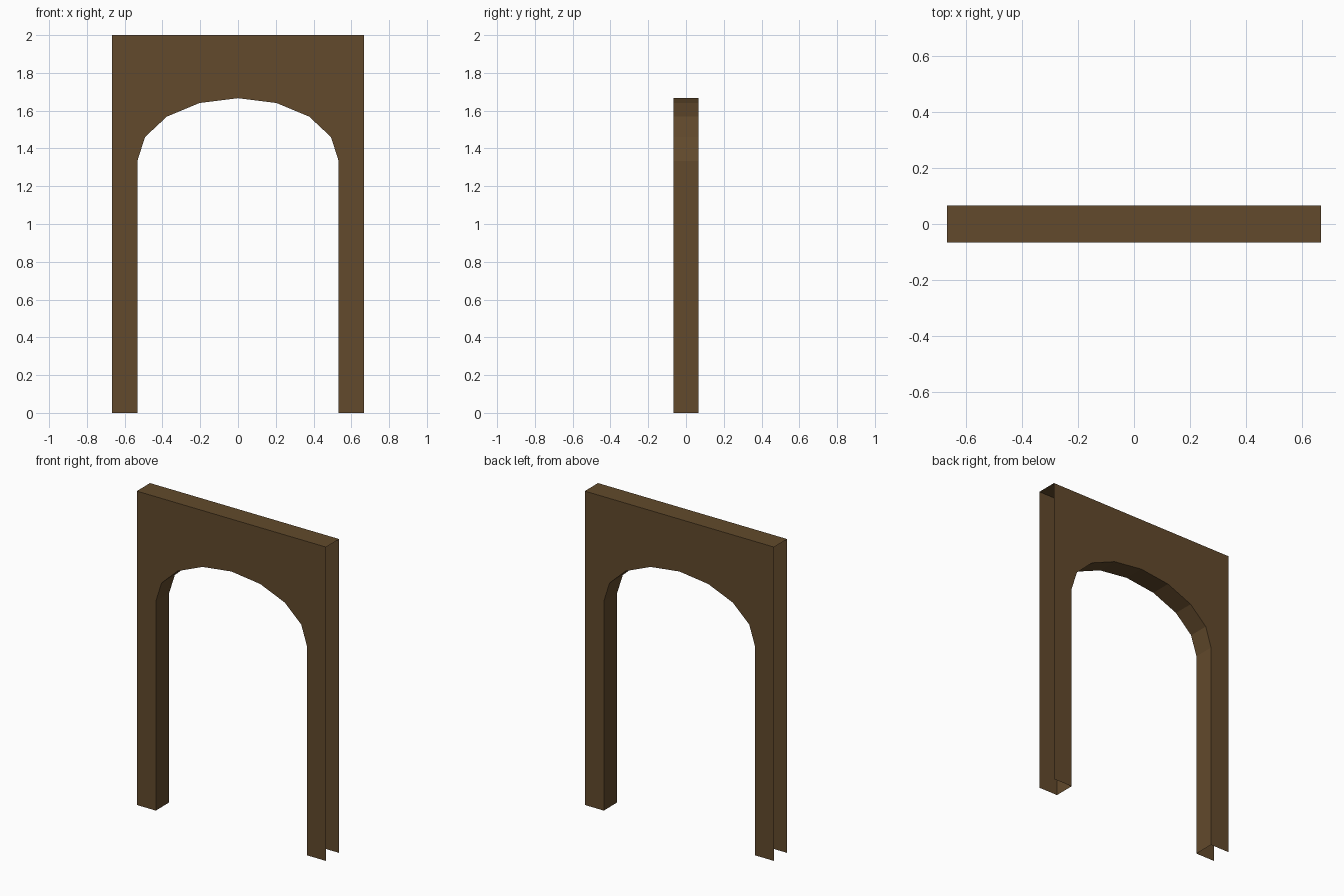
import bpy, bmesh, math

if "Cube" in bpy.data.objects:
    bpy.data.objects.remove(bpy.data.objects["Cube"])

HALF_W, INNER, HALF_D = 0.667, 0.533, 0.0667
SPRING, RISE, TOP = 1.333, 0.333, 2.0
SEGMENTS = 8

wood = bpy.data.materials.new("dark_brown_wood")
wood.diffuse_color = (0.122, 0.068, 0.025, 1)
wood.use_nodes = True
wood.node_tree.nodes["Principled BSDF"].inputs["Base Color"].default_value = wood.diffuse_color

# Half-ellipse arch, left to right
arch = []
for i in range(SEGMENTS + 1):
    a = math.pi * (1 - i / SEGMENTS)
    arch.append((INNER * math.cos(a), SPRING + RISE * math.sin(a)))

bm = bmesh.new()


def quad(*points):
    bm.faces.new([bm.verts.new(p) for p in points])


def panel(x0, z0, x1, z1):
    """Front and back strip from a lower edge up to the top."""
    quad((x0, -HALF_D, z0), (x1, -HALF_D, z1), (x1, -HALF_D, TOP), (x0, -HALF_D, TOP))
    quad((x1, HALF_D, z1), (x0, HALF_D, z0), (x0, HALF_D, TOP), (x1, HALF_D, TOP))


def across(x0, z0, x1, z1):
    """Face spanning the depth along an outline edge."""
    quad((x1, -HALF_D, z1), (x0, -HALF_D, z0), (x0, HALF_D, z0), (x1, HALF_D, z1))


# Legs and their inner jambs (outer ends and feet stay open)
panel(-HALF_W, 0, -INNER, 0)
panel(INNER, 0, HALF_W, 0)
across(-INNER, 0, -INNER, SPRING)
across(INNER, SPRING, INNER, 0)

# Spandrel panels and arch soffit
for (x0, z0), (x1, z1) in zip(arch, arch[1:]):
    panel(x0, z0, x1, z1)
    across(x0, z0, x1, z1)

# Top
across(HALF_W, TOP, -HALF_W, TOP)

bmesh.ops.remove_doubles(bm, verts=bm.verts, dist=1e-4)
bm.normal_update()
mesh = bpy.data.meshes.new("door_arch")
bm.to_mesh(mesh)
bm.free()
mesh.materials.append(wood)
obj = bpy.data.objects.new("door_arch", mesh)
bpy.context.collection.objects.link(obj)
